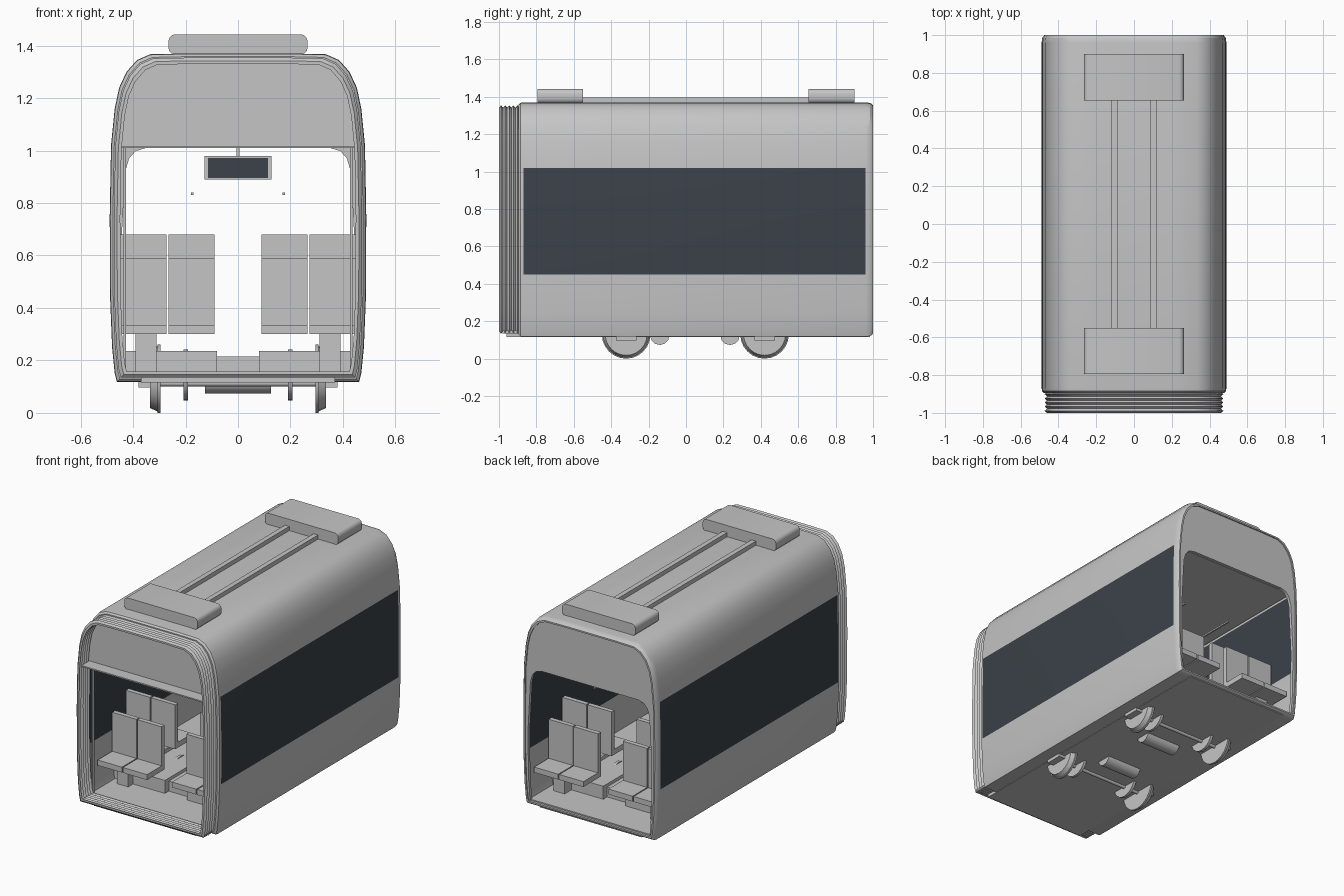
import bpy, bmesh, math
from mathutils import Matrix

if "Cube" in bpy.data.objects:
    bpy.data.objects.remove(bpy.data.objects["Cube"])


def material(name, rgb):
    m = bpy.data.materials.new(name)
    m.use_nodes = True
    m.diffuse_color = (*rgb, 1)
    m.node_tree.nodes["Principled BSDF"].inputs["Base Color"].default_value = (*rgb, 1)
    return m


GREY = material("light grey", (0.56, 0.56, 0.56))
GLASS = material("dark glass", (0.043, 0.054, 0.065))


def finish(name, bm, mats=(GREY,), smooth=True):
    bmesh.ops.recalc_face_normals(bm, faces=bm.faces[:])
    mesh = bpy.data.meshes.new(name)
    bm.to_mesh(mesh)
    bm.free()
    for m in mats:
        mesh.materials.append(m)
    ob = bpy.data.objects.new(name, mesh)
    bpy.context.collection.objects.link(ob)
    if smooth:
        bpy.ops.object.select_all(action="DESELECT")
        ob.select_set(True)
        bpy.context.view_layer.objects.active = ob
        bpy.ops.object.shade_smooth_by_angle(angle=math.radians(32))


def box(name, x, y, z, mat=GREY):
    """Box from (min, max) pairs on each axis."""
    bm = bmesh.new()
    bmesh.ops.create_cube(bm, size=1)
    for v in bm.verts:
        v.co = [r[0] if c < 0 else r[1] for c, r in zip(v.co, (x, y, z))]
    finish(name, bm, (mat,), False)


def mirrored(x, side):
    return sorted((x[0] * side, x[1] * side))


def cylinder(name, x0, x1, y, z, r0, r1=None, sides=24):
    """Cylinder or cone lying along x."""
    bm = bmesh.new()
    bmesh.ops.create_cone(bm, cap_ends=True, segments=sides, radius1=r0,
                          radius2=r0 if r1 is None else r1, depth=x1 - x0)
    bm.transform(Matrix.Translation(((x0 + x1) / 2, y, z)) @ Matrix.Rotation(math.pi / 2, 4, "Y"))
    finish(name, bm)


def prism(name, outline, y0, y1):
    """Extrude an (x, z) outline along y."""
    bm = bmesh.new()
    face = bm.faces.new([bm.verts.new((x, y0, z)) for x, z in outline])
    new = bmesh.ops.extrude_face_region(bm, geom=[face])["geom"]
    bmesh.ops.translate(bm, verts=[v for v in new if isinstance(v, bmesh.types.BMVert)],
                        vec=(0, y1 - y0, 0))
    finish(name, bm)


# Half cross-section of the car body, from floor edge to roof
HALF = [(0.462, 0.118), (0.47, 0.15), (0.48, 0.25), (0.488, 0.45), (0.489, 0.75), (0.484, 1.02),
        (0.47, 1.16), (0.453, 1.24), (0.425, 1.3), (0.385, 1.345), (0.335, 1.367), (0.2, 1.37)]
MID = 0.745


def section(y, inset):
    """Full body section at y, shrunk by an inset."""
    sx, sz = 1 - inset / 0.488, 1 - inset / 0.625
    half = [(x * sx, MID + (z - MID) * sz) for x, z in HALF]
    return [(x, y, z) for x, z in half] + [(-x, y, z) for x, z in reversed(half)]


def loft(rings, name, mats=(GREY,), rule=None):
    """Skin a closed series of rings into a tube with walls."""
    bm = bmesh.new()
    rows = [[bm.verts.new(p) for p in ring] for ring in rings]
    n = len(rows[0])
    for a, b in zip(rows, rows[1:] + rows[:1]):
        for i in range(n):
            j = (i + 1) % n
            f = bm.faces.new((a[i], a[j], b[j], b[i]))
            if rule:
                f.material_index = rule(f.calc_center_median())
    finish(name, bm, mats)


# Body shell with side windows as coloured bands inside and out
def is_window(c):
    return int(abs(c.x) > 0.44 and 0.45 < c.z < 1.02 and -0.86 < c.y < 0.95)


outer = [(-0.895, 0.012), (-0.885, 0.002), (-0.87, 0), (0.96, 0), (0.985, 0.003), (1.0, 0.014)]
inner = [(1.0, 0.024), (0.96, 0.024), (-0.87, 0.024), (-0.895, 0.024)]
loft([section(*s) for s in outer + inner], "body_shell", (GREY, GLASS), is_window)

# Folded gangway bellows at the front
FOLDS = 5
folds = [(-0.89 - 0.11 * i / (2 * FOLDS), 0.016 if i % 2 else 0.028) for i in range(2 * FOLDS + 1)]
loft([section(*s) for s in folds] + [section(y, d + 0.012) for y, d in reversed(folds)], "gangway_bellows")

# End walls: rear one is an open arch, front one a panel above the entrance
wall = [(x, z) for x, _, z in section(0, 0.012)]
arch = [(0.35, 1.01), (0.39, 0.998), (0.415, 0.97), (0.43, 0.92), (0.447, 0.6), (0.444, 0.3), (0.432, 0.14)]
prism("rear_end_wall", wall + [(-x, z) for x, z in reversed(arch)] + arch, 0.972, 0.992)
upper = [(x, z) for x, _, z in section(0, 0.022) if z > 1.05]
prism("front_end_wall", [(0.46, 1.01)] + upper + [(-0.46, 1.01)], -0.9, -0.885)
box("ceiling_panel", (-0.445, 0.445), (-0.98, 0.97), (1.01, 1.018))
box("floor_panel", (-0.445, 0.445), (-0.98, 0.985), (0.135, 0.15))
box("aisle_platform", (-0.085, 0.085), (-0.6, 0.7), (0.15, 0.215))
box("underframe", (-0.37, 0.37), (-0.96, 0.985), (0.115, 0.135))

# Roof equipment with rounded long edges
W, LOW, HIGH, R = 0.265, 1.365, 1.443, 0.026
corners = [(LOW + R, -90), (HIGH - R, 0)]
pod = [(W - R + R * math.cos(math.radians(start + step)), z + R * math.sin(math.radians(start + step)))
       for z, start in corners for step in range(0, 91, 30)]
pod += [(-x, z) for x, z in reversed(pod)]
for name, y0, y1 in (("front_roof_pod", -0.795, -0.55), ("rear_roof_pod", 0.655, 0.9)):
    prism(name, pod, y0, y1)

for side, label in ((1, "left"), (-1, "right")):
    box(f"{label}_roof_conduit", mirrored((0.088, 0.12), side), (-0.56, 0.66), (1.365, 1.397))
    box(f"{label}_entry_post", mirrored((0.427, 0.437), side), (-0.89, -0.87), (0.15, 1.01))
    box(f"{label}_seat_platform", mirrored((0.08, 0.45), side), (-0.64, 0.74), (0.15, 0.235))
    # Overhead handrail
    box(f"{label}_handrail", mirrored((0.169, 0.179), side), (-0.6, 0.7), (0.83, 0.84))
    # Seats: outward-facing pairs at the ends, raised inward-facing pairs behind
    for row, y, face, z in (("front", -0.63, -1, 0.3), ("front_inner", -0.52, 1, 0.39),
                            ("rear_inner", 0.64, -1, 0.39), ("rear", 0.75, 1, 0.3)):
        for place, x in (("aisle", (0.09, 0.265)), ("window", (0.272, 0.447))):
            tag = f"{label}_{row}_{place}_seat"
            xs = mirrored(x, side)
            box(tag + "_back", xs, sorted((y, y + 0.03 * face)), (z, z + 0.29))
            box(tag + "_cushion", xs, sorted((y, y + 0.18 * face)), (z, z + 0.035))
        box(f"{label}_{row}_seat_support", mirrored((0.31, 0.39), side),
            sorted((y - 0.04 * face, y + 0.06 * face)), (0.15, z))

# Hanging display screen
box("display_case", (-0.128, 0.128), (-0.02, 0.02), (0.89, 0.98))
for name, y in (("front_display", (-0.025, -0.019)), ("rear_display", (0.019, 0.025))):
    box(name, (-0.115, 0.115), y, (0.896, 0.972), GLASS)
box("display_hanger", (-0.006, 0.006), (-0.006, 0.006), (0.975, 1.012))

# Running gear
for label, y, motor_y in (("front", -0.32, -0.14), ("rear", 0.42, 0.235)):
    cylinder(f"{label}_axle", -0.3, 0.3, y, 0.113, 0.012, sides=12)
    cylinder(f"{label}_motor", -0.125, 0.125, motor_y, 0.125, 0.052, sides=12)
    for side, hand in ((1, "left"), (-1, "right")):
        tag = f"{label}_{hand}"
        a, b = mirrored((0.305, 0.335), side)
        radii = (0.125, 0.112) if side > 0 else (0.112, 0.125)
        cylinder(tag + "_wheel", a, b, y, 0.13, *radii)
        a, b = mirrored((0.295, 0.307), side)
        cylinder(tag + "_wheel_flange", a, b, y, 0.13, 0.13)
        a, b = mirrored((0.19, 0.208), side)
        cylinder(tag + "_brake_disc", a, b, y, 0.145, 0.097)
        box(tag + "_axle_box", mirrored((0.33, 0.38), side), (y - 0.055, y + 0.055), (0.097, 0.15))
